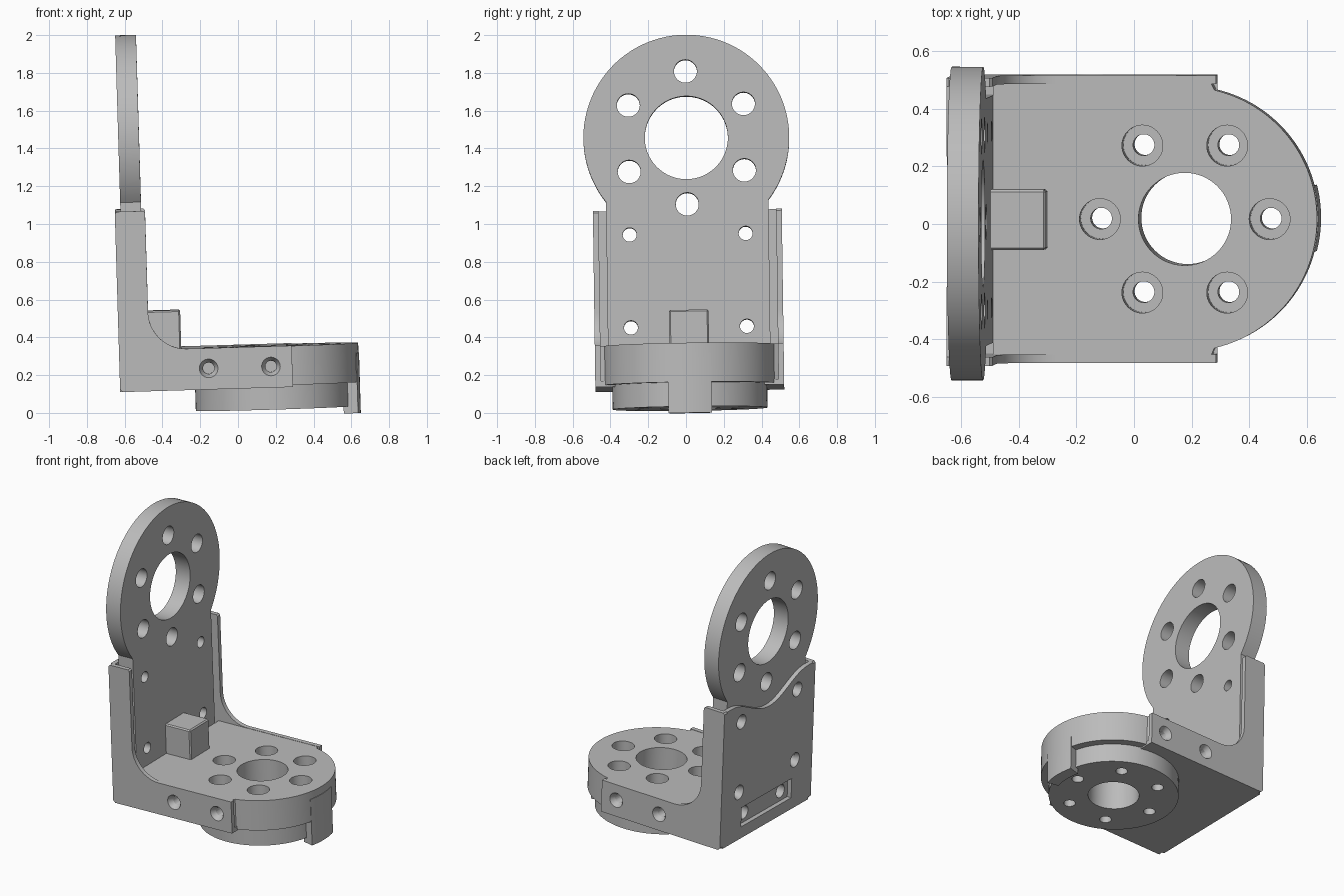
import bpy, bmesh, math
from mathutils import Matrix, Vector

if "Cube" in bpy.data.objects:
    bpy.data.objects.remove(bpy.data.objects["Cube"])

grey = bpy.data.materials.new("light grey")
grey.diffuse_color = (0.5, 0.5, 0.5, 1)
grey.use_nodes = True
grey.node_tree.nodes["Principled BSDF"].inputs["Base Color"].default_value = grey.diffuse_color
parts = []


def make(name, bm, keep=True):
    bmesh.ops.recalc_face_normals(bm, faces=bm.faces)
    me = bpy.data.meshes.new(name)
    bm.to_mesh(me)
    bm.free()
    ob = bpy.data.objects.new(name, me)
    bpy.context.collection.objects.link(ob)
    if keep:
        me.materials.append(grey)
        parts.append(ob)
    else:
        ob.hide_render = True
    return ob


def prism(name, pts, axis, a, b, keep=True):
    """Extrude a 2D outline along an axis from a to b."""
    place = {"x": lambda u, v, w: (w, u, v),
             "y": lambda u, v, w: (u, w, v),
             "z": lambda u, v, w: (u, v, w)}[axis]
    bm = bmesh.new()
    f = bm.faces.new([bm.verts.new(place(u, v, a)) for u, v in pts])
    r = bmesh.ops.extrude_face_region(bm, geom=[f])
    vs = [g for g in r["geom"] if isinstance(g, bmesh.types.BMVert)]
    d = Vector(place(0, 0, b - a))
    bmesh.ops.translate(bm, verts=vs, vec=d)
    return make(name, bm, keep)


def rect(u0, u1, v0, v1):
    return [(u0, v0), (u1, v0), (u1, v1), (u0, v1)]


def arc(cu, cv, r, a0, a1, n):
    return [(cu + r * math.cos(math.radians(a0 + (a1 - a0) * i / n)),
             cv + r * math.sin(math.radians(a0 + (a1 - a0) * i / n))) for i in range(n + 1)]


def drill(p0, p1, r0, r1=None, n=40):
    """Hidden round cutter from p0 to p1."""
    p0, p1 = Vector(p0), Vector(p1)
    d = p1 - p0
    bm = bmesh.new()
    m = Matrix.Translation((p0 + p1) / 2) @ d.to_track_quat("Z", "Y").to_matrix().to_4x4()
    bmesh.ops.create_cone(bm, cap_ends=True, segments=n, radius1=r0,
                          radius2=r0 if r1 is None else r1, depth=d.length, matrix=m)
    return make("cutter", bm, False)


def cut(obs, cutters):
    for ob in obs:
        bpy.context.view_layer.objects.active = ob
        for c in cutters:
            m = ob.modifiers.new("cut", "BOOLEAN")
            m.operation, m.solver, m.object = "DIFFERENCE", "EXACT", c
            bpy.ops.object.modifier_apply(modifier=m.name)
    for c in cutters:
        bpy.data.objects.remove(c)


CX, CZ = 0.187, 1.472          # centres of the base disc and upright disc

# Base body with rounded nose, and round boss underneath
ang = 77
body = prism("base_body", [(-0.48, -0.47), (0.28, -0.47)] + arc(CX, 0, 0.46, -ang, ang, 56)
             + [(0.28, 0.47), (-0.48, 0.47)], "z", 0.145, 0.352)
boss = prism("bottom_boss", arc(CX, 0, 0.41, 0, 355, 71), "z", 0.017, 0.15)

# Tab hanging from the nose
t = math.degrees(math.asin(0.115 / 0.463))
prism("nose_tab", arc(CX, 0, 0.463, -t, t, 10) + arc(CX, 0, 0.385, t, -t, 10),
      "z", -0.019, 0.3)

# Sheet bracket: bottom, back with dipped top edge, two side flanges
bottom = prism("bottom_sheet", rect(-0.59, 0.295, -0.47, 0.47), "z", 0.135, 0.165)
dip = []
for i in range(25):
    y = 0.42 - 0.84 * i / 24
    dip.append((y, 1.09 - 0.065 * (1 + math.cos(math.pi * y / 0.42))))
back = prism("back_sheet", [(-0.47, 0.135), (0.47, 0.135), (0.47, 1.09)] + dip + [(-0.47, 1.09)],
             "x", -0.62, -0.59)
side = ([(-0.605, 0.135), (0.295, 0.135), (0.295, 0.354)] + arc(-0.26, 0.554, 0.2, 270, 180, 16)
        + [(-0.46, 1.08), (-0.47, 1.09), (-0.61, 1.09), (-0.62, 1.08), (-0.62, 0.15)])
flanges = [prism("side_flange", side, "y", s * 0.47, s * 0.5) for s in (-1, 1)]

# Upright plate with round head
neck = math.degrees(math.acos(0.43 / 0.545))
plate = prism("upright_plate", [(-0.43, 0.165), (0.43, 0.165)]
              + arc(0, CZ, 0.545, -neck, 180 + neck, 72), "x", -0.59, -0.48)

# Stop block on the floor
bm = bmesh.new()
bmesh.ops.create_cube(bm, size=1, matrix=Matrix.Translation((-0.39, 0, 0.43))
                      @ Matrix.Diagonal((0.2, 0.21, 0.25, 1)))
bmesh.ops.bevel(bm, geom=bm.edges[:], offset=0.008, segments=1, affect="EDGES")
make("stop_block", bm)

# Base holes: big bore, six counterbored screw holes
cutters = [drill((CX, 0, -0.1), (CX, 0, 0.5), 0.161, n=64)]
for i in range(6):
    a = math.radians(60 * i)
    x, y = CX + 0.295 * math.cos(a), 0.295 * math.sin(a)
    cutters += [drill((x, y, -0.1), (x, y, 0.3), 0.037), drill((x, y, 0.19), (x, y, 0.5), 0.071)]
cut([body, boss, bottom], cutters)

# Side screw holes, countersunk
cutters = []
for s in (-1, 1):
    for x in (-0.148, 0.182):
        cutters += [drill((x, s * 0.505, 0.247), (x, s * 0.465, 0.247), 0.052, 0.03),
                    drill((x, s * 0.48, 0.247), (x, s * 0.37, 0.247), 0.03)]
cut([body] + flanges, cutters)

# Upright head holes
cutters = [drill((-0.7, 0, CZ), (-0.4, 0, CZ), 0.22, n=72)]
for i in range(6):
    a = math.radians(90 + 60 * i)
    y, z = 0.352 * math.cos(a), CZ + 0.352 * math.sin(a)
    cutters.append(drill((-0.7, y, z), (-0.4, y, z), 0.061))
cut([plate], cutters)

# Wall screw holes through plate and sheet
cutters = []
for y in (-0.307, 0.307):
    for z in (0.47, 0.962):
        cutters += [drill((-0.7, y, z), (-0.4, y, z), 0.037),
                    drill((-0.625, y, z), (-0.595, y, z), 0.052, 0.037)]
cut([plate, back], cutters)

# Low window in the back sheet with two blind holes behind it
cut([back], [prism("cutter", rect(-0.28, 0.27, 0.215, 0.35), "x", -0.7, -0.55, False)])
cut([plate], [drill((-0.7, y, 0.283), (-0.52, y, 0.283), 0.045) for y in (-0.2, 0.2)])

# Slight lean of the whole model, smooth shading on round faces
lean = (Matrix.Rotation(math.radians(0.8), 4, "X") @ Matrix.Rotation(math.radians(-1.72), 4, "Y")
        @ Matrix.Translation((0, 0.022, 0)))
bpy.ops.object.select_all(action="DESELECT")
for ob in parts:
    ob.data.transform(lean)
    ob.select_set(True)
bpy.context.view_layer.objects.active = parts[0]
bpy.ops.object.shade_smooth_by_angle(angle=math.radians(30))
